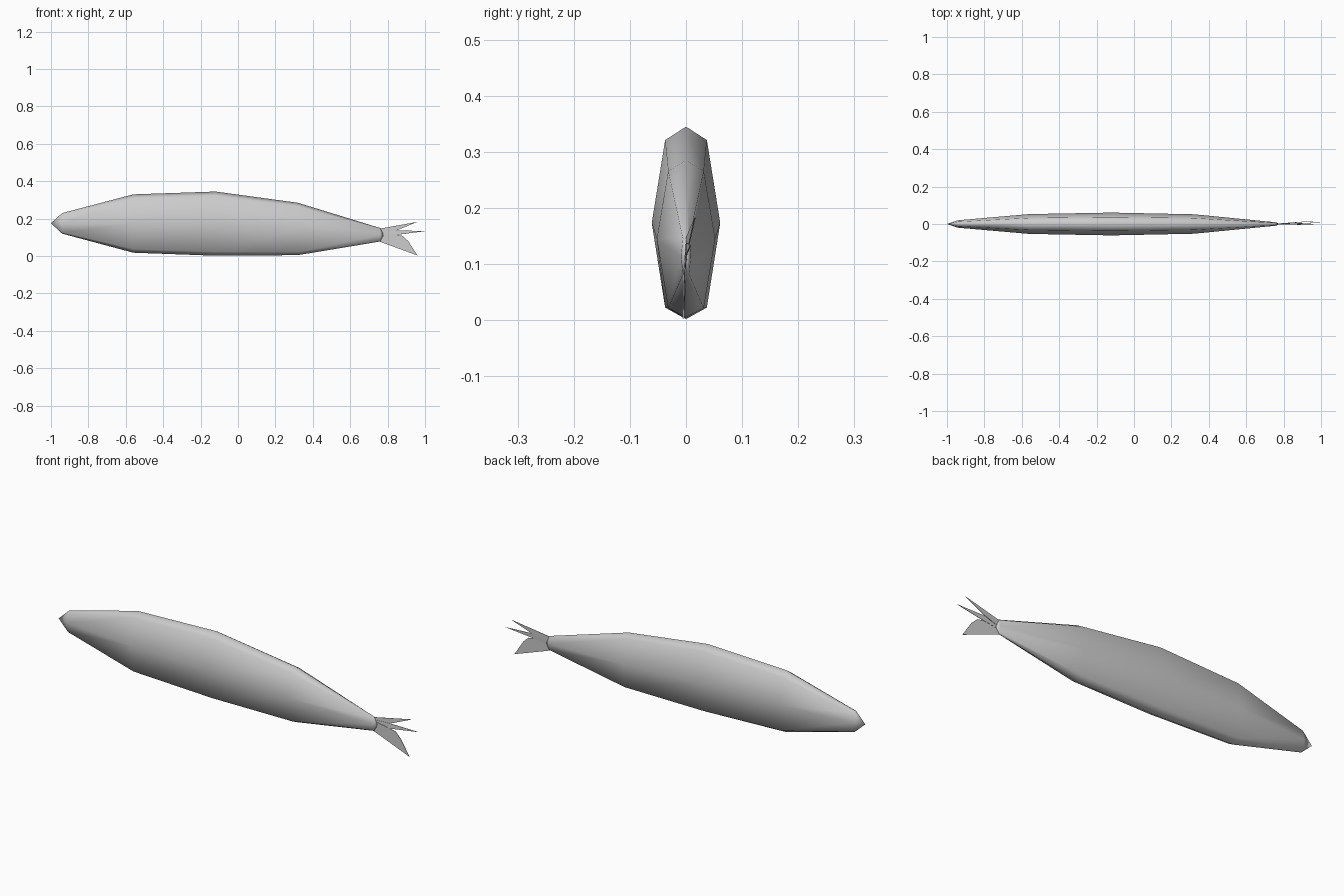
import bpy, bmesh

cube = bpy.data.objects.get("Cube")
if cube:
    bpy.data.objects.remove(cube, do_unlink=True)

grey = bpy.data.materials.new("plain grey")
grey.use_nodes = True
colour = (0.6, 0.6, 0.6, 1)
grey.diffuse_color = colour
grey.node_tree.nodes["Principled BSDF"].inputs["Base Color"].default_value = colour


def add_object(name, bm):
    bmesh.ops.recalc_face_normals(bm, faces=bm.faces)
    mesh = bpy.data.meshes.new(name)
    bm.to_mesh(mesh)
    bm.free()
    mesh.materials.append(grey)
    obj = bpy.data.objects.new(name, mesh)
    bpy.context.collection.objects.link(obj)
    return obj


# Body: an eight-sided section lofted from the nose to the tail root
half = [(0, 1), (0.61, 0.86), (1, 0), (0.61, -0.88), (0, -1)]
section = half + [(-y, z) for y, z in half[-2:0:-1]]
stations = [  # x, half width, bottom, top
    (-0.94, 0.02, 0.12, 0.23),
    (-0.56, 0.053, 0.018, 0.33),
    (-0.12, 0.061, 0.002, 0.345),
    (0.32, 0.052, 0.005, 0.285),
    (0.76, 0.009, 0.078, 0.15),
]
bm = bmesh.new()
rings = []
for x, width, low, high in stations:
    mid, tall = (low + high) / 2, (high - low) / 2
    rings.append([bm.verts.new((x, y * width, mid + z * tall)) for y, z in section])
count = len(section)
for a, b in zip(rings, rings[1:]):
    for i in range(count):
        j = (i + 1) % count
        bm.faces.new((a[i], a[j], b[j], b[i]))
for ring, tip in ((rings[0], (-1, 0, 0.175)), (rings[-1], (0.78, 0, 0.112))):
    end = bm.verts.new(tip)
    for i in range(count):
        bm.faces.new((ring[i], ring[(i + 1) % count], end))
body = add_object("body", bm)
for face in body.data.polygons:
    face.use_smooth = True

# Tail fin: thin pointed rays fanning out of the tail root
rays = {
    "upper_tail_ray": [(0.75, 0, 0.145), (0.96, 0.016, 0.183), (0.85, 0.006, 0.138), (0.75, 0, 0.11)],
    "middle_tail_ray": [(0.75, 0, 0.135), (0.85, 0.002, 0.138), (1.0, 0.008, 0.133), (0.86, 0, 0.115), (0.75, 0, 0.1)],
    "lower_tail_ray": [(0.75, 0, 0.13), (0.88, -0.002, 0.108), (0.91, -0.004, 0.08), (0.96, -0.005, 0.003), (0.75, 0, 0.08)],
}
for name, points in rays.items():
    bm = bmesh.new()
    bm.faces.new([bm.verts.new(p) for p in points])
    ray = add_object(name, bm)
    thick = ray.modifiers.new("thickness", "SOLIDIFY")
    thick.thickness = 0.002
    thick.offset = 0
